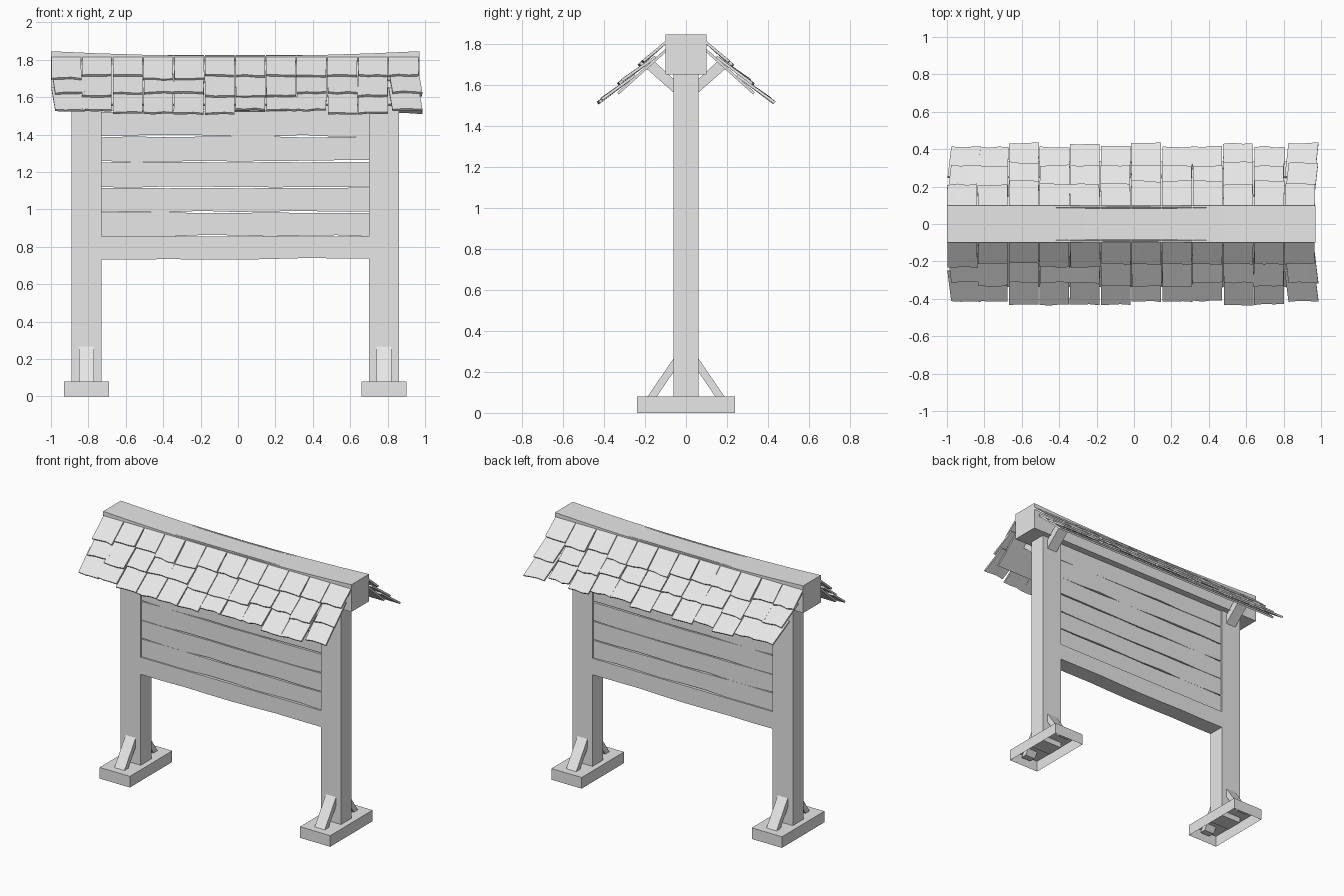
import bpy, bmesh, random
from mathutils import Vector

random.seed(4)
cube = bpy.data.objects.get("Cube")
if cube:
    bpy.data.objects.remove(cube, do_unlink=True)

grey = bpy.data.materials.new("weathered grey wood")
grey.use_nodes = True
grey.diffuse_color = (0.8, 0.8, 0.8, 1)
grey.node_tree.nodes["Principled BSDF"].inputs["Base Color"].default_value = (0.8, 0.8, 0.8, 1)


def loft(bm, rings):
    """Skin closed rings of points into a capped solid."""
    loops = [[bm.verts.new(p) for p in ring] for ring in rings]
    for a, b in zip(loops, loops[1:]):
        for i in range(len(a)):
            j = (i + 1) % len(a)
            bm.faces.new((a[i], a[j], b[j], b[i]))
    bm.faces.new(loops[0])
    bm.faces.new(loops[-1])


def prism(bm, profile, x0, x1):
    """Extrude a (y, z) profile along x."""
    loft(bm, [[(x, y, z) for y, z in profile] for x in (x0, x1)])


def rect(half_y, z0, z1):
    return [(-half_y, z0), (half_y, z0), (half_y, z1), (-half_y, z1)]


def finish(bm, name):
    bmesh.ops.recalc_face_normals(bm, faces=bm.faces)
    mesh = bpy.data.meshes.new(name)
    bm.to_mesh(mesh)
    bm.free()
    mesh.materials.append(grey)
    obj = bpy.data.objects.new(name, mesh)
    bpy.context.collection.objects.link(obj)
    return obj


def part(name, profile, x0, x1):
    bm = bmesh.new()
    prism(bm, profile, x0, x1)
    return finish(bm, name)


# Posts with open-bottomed feet and braces
for side, x in (("right", -0.81), ("left", 0.78)):
    part(side + "_post", rect(0.06, 0.04, 1.66), x - 0.08, x + 0.08)

    bm = bmesh.new()
    prism(bm, rect(0.24, 0, 0.08), x - 0.12, x + 0.12)
    bm.normal_update()
    under = [f for f in bm.faces if all(v.co.z < 0.01 for v in f.verts)]
    bmesh.ops.delete(bm, geom=under, context='FACES')
    finish(bm, side + "_foot")

    for end, s in (("front", -1), ("back", 1)):
        low = [(0.04, 0.295), (0.04, 0.23), (0.17, 0.04), (0.215, 0.04)]
        high = [(0.04, 1.545), (0.04, 1.61), (0.16, 1.72), (0.205, 1.69)]
        for label, prof in (("foot_brace", low), ("roof_brace", high)):
            part(f"{side}_{end}_{label}", [(s * y, z) for y, z in prof], x - 0.04, x + 0.04)

# Uneven panel boards between thicker rails
seams = (0.735, 0.855, 0.985, 1.118, 1.255, 1.39, 1.525, 1.66)
last = len(seams) - 2
for i, (z0, z1) in enumerate(zip(seams, seams[1:])):
    half = 0.06 if i == 0 else 0.05
    bm = bmesh.new()
    rings = []
    for k in range(9):
        x = -0.74 + 1.45 * k / 8
        bottom = z0 + random.uniform(-0.005, 0.005) + (0 if i == 0 else 0.003)
        top = z1 - (random.uniform(0, 0.006) if 0 < i < last else 0)
        rings.append([(x, y, z) for y, z in rect(half, bottom, top)])
    loft(bm, rings)
    names = {0: "bottom_rail", last: "top_board"}
    finish(bm, names.get(i, f"panel_board_{i}"))

# Ridge beam with a sagging top
bm = bmesh.new()
rings = []
for k in range(9):
    t = k / 4 - 1
    top = 1.82 + 0.025 * abs(t) ** 2
    rings.append([(-0.015 + 0.985 * t, y, z) for y, z in rect(0.1, 1.65, top)])
loft(bm, rings)
finish(bm, "ridge_beam")

# Roof slopes: a backing board and three overlapping rows of shingles
down = Vector((0, 0.33, -0.297)).normalized()
out = Vector((0, 0.297, 0.33)).normalized()
origin = Vector((0, 0.09, 1.828))
COLUMNS, PITCH, THICK = 12, 0.164, 0.013


def on_slope(x, s, h, sign):
    p = origin + down * s + out * h
    return (x, sign * p.y, p.z)


for end, sign in (("front", -1), ("back", 1)):
    bm = bmesh.new()
    loft(bm, [[on_slope(x, s, h, sign) for s, h in
               ((0.01, -0.045), (0.36, -0.045), (0.36, -0.032), (0.01, -0.032))]
              for x in (-0.96, 0.93)])
    finish(bm, end + "_roof_board")

    bm = bmesh.new()
    for row in range(3):
        start = max(0, 0.135 * row - 0.03)
        for col in range(COLUMNS):
            x0 = -1.0 + col * PITCH
            end_s = 0.165 + 0.135 * row + random.choice((0, 0, 0.025))
            lift = random.uniform(-0.003, 0.003)
            edge = col in (0, COLUMNS - 1)
            skew = random.uniform(-0.004, 0.004)
            if edge and row:
                skew = 0.02
            shrink = random.uniform(0.003, 0.007)
            rings = []
            for k in range(4):
                x = x0 + shrink / 2 + (PITCH - shrink) * k / 3
                s = end_s + random.uniform(-0.006, 0.006)
                head = -0.022 if row else -0.004
                rings.append([on_slope(x, start, head - THICK, sign),
                              on_slope(x + skew, s, lift - THICK, sign),
                              on_slope(x + skew, s, lift, sign),
                              on_slope(x, start, head, sign)])
            loft(bm, rings)
    finish(bm, end + "_shingles")
